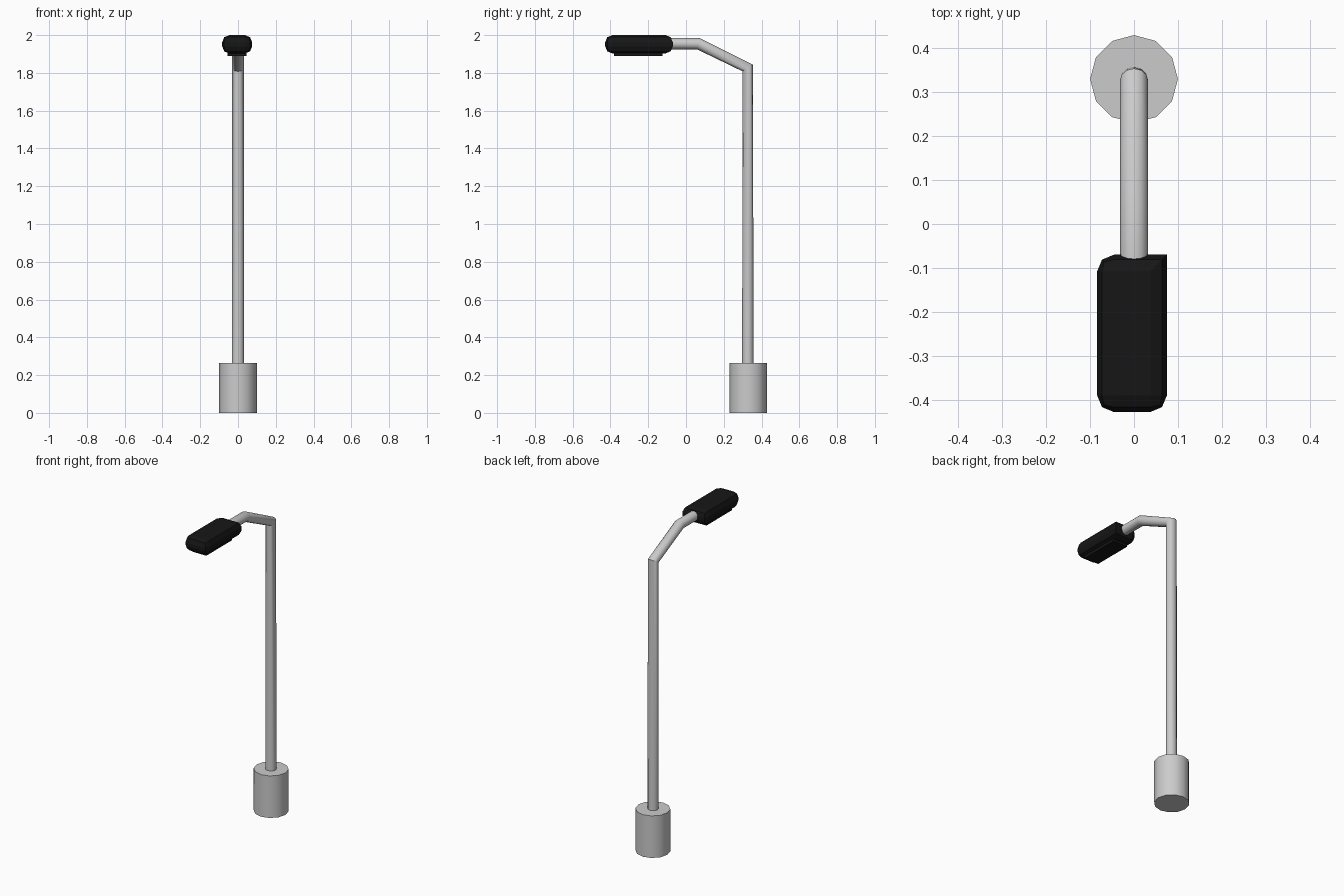
import bpy, bmesh, math
from mathutils import Vector

if "Cube" in bpy.data.objects:
    bpy.data.objects.remove(bpy.data.objects["Cube"])

black = bpy.data.materials.new("black")
black.diffuse_color = (0.008, 0.008, 0.008, 1)
black.use_nodes = True
black.node_tree.nodes["Principled BSDF"].inputs["Base Color"].default_value = black.diffuse_color


def add_object(name, bm, mat=None, smooth=None):
    bmesh.ops.recalc_face_normals(bm, faces=bm.faces)
    mesh = bpy.data.meshes.new(name)
    bm.to_mesh(mesh)
    bm.free()
    ob = bpy.data.objects.new(name, mesh)
    bpy.context.collection.objects.link(ob)
    if mat:
        mesh.materials.append(mat)
    if smooth:
        bpy.ops.object.select_all(action='DESELECT')
        ob.select_set(True)
        bpy.context.view_layer.objects.active = ob
        bpy.ops.object.shade_smooth_by_angle(angle=math.radians(smooth))
    return ob


def box(lo, hi):
    bm = bmesh.new()
    bmesh.ops.create_cube(bm, size=1)
    lo, hi = Vector(lo), Vector(hi)
    for v in bm.verts:
        v.co = Vector([(lo[i] + hi[i]) / 2 + v.co[i] * (hi[i] - lo[i]) for i in range(3)])
    return bm


def loft(rings, rx, n):
    # each ring is given by its two extreme (y, z) points
    bm = bmesh.new()
    loops = []
    for (ya, za), (yb, zb) in rings:
        c = Vector((0, (ya + yb) / 2, (za + zb) / 2))
        h = Vector((0, (ya - yb) / 2, (za - zb) / 2))
        loops.append([bm.verts.new(c + h * math.cos(t) + Vector((rx * math.sin(t), 0, 0)))
                      for t in (2 * math.pi * i / n for i in range(n))])
    for a, b in zip(loops, loops[1:]):
        for i in range(n):
            j = (i + 1) % n
            bm.faces.new((a[i], a[j], b[j], b[i]))
    bm.faces.new(loops[0])
    bm.faces.new(loops[-1])
    return bm


# base drum
add_object("base", loft([((0.43, 0), (0.23, 0)), ((0.43, 0.265), (0.23, 0.265))],
                        0.1, 12), smooth=35)

# pole with mitred bends and arm
add_object("pole", loft([((0.358, 0.25), (0.297, 0.25)),
                         ((0.354, 1.843), (0.300, 1.808)),
                         ((0.072, 1.985), (0.058, 1.925)),
                         ((-0.10, 1.985), (-0.10, 1.925))], 0.032, 12), smooth=35)

# lamp head: bevelled box, one back corner left sharp
bm = box((-0.084, -0.428, 1.903), (0.075, -0.07, 2.0))
edges = [e for e in bm.edges
         if not all(v.co.x > 0 and v.co.y > -0.1 for v in e.verts)]
bmesh.ops.bevel(bm, geom=edges, offset=0.038, offset_type='OFFSET', segments=2,
                profile=0.5, affect='EDGES', clamp_overlap=True)
add_object("lamp_head", bm, black)

# lens panel under the head
add_object("lens", box((-0.055, -0.38, 1.89), (0.045, -0.125, 1.91)), black)
